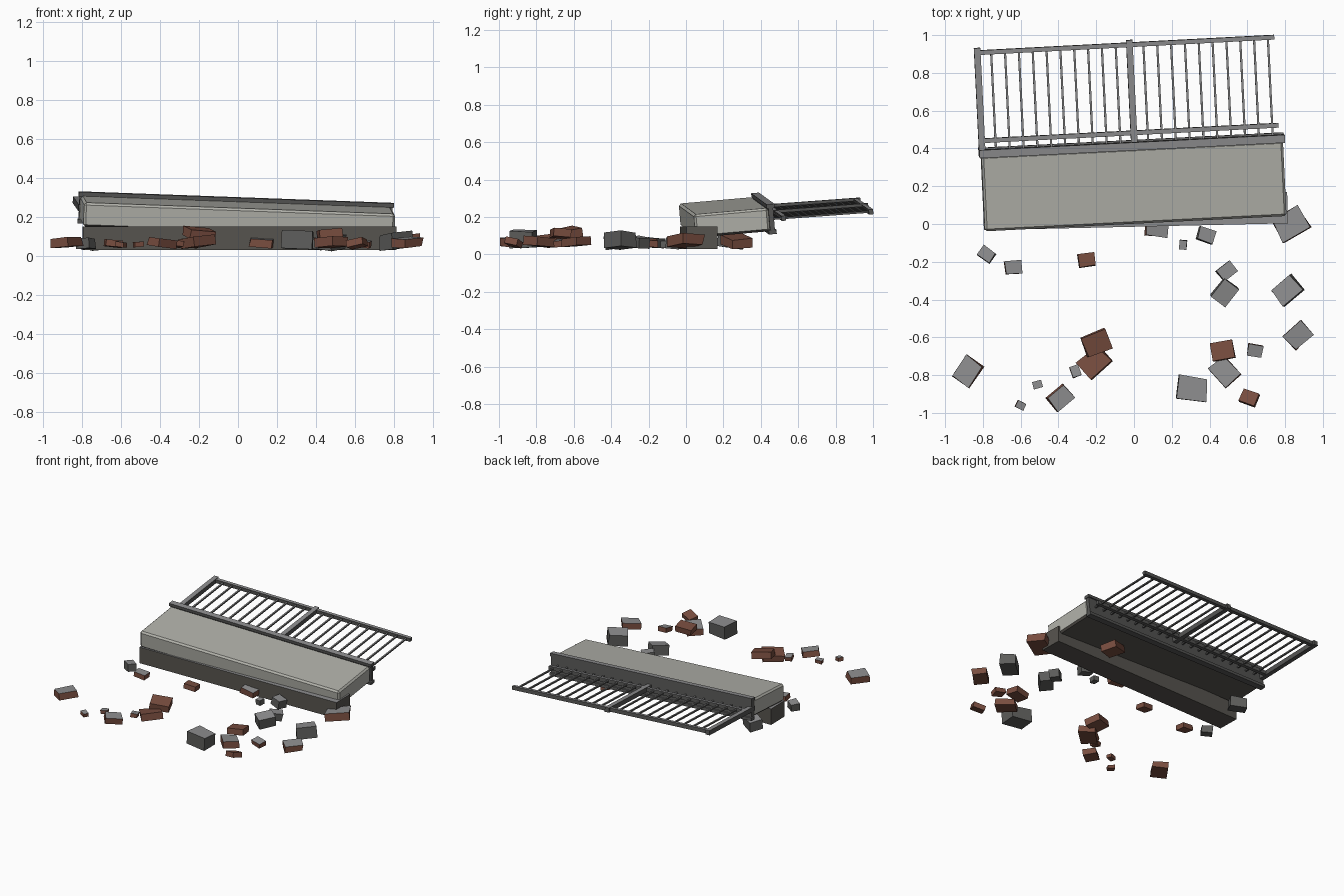
import bpy, bmesh, math, random
from mathutils import Matrix, Euler

if "Cube" in bpy.data.objects:
    bpy.data.objects.remove(bpy.data.objects["Cube"])

random.seed(4)

def mat(name, c):
    m = bpy.data.materials.new(name)
    m.diffuse_color = (*c, 1)
    m.use_nodes = True
    m.node_tree.nodes["Principled BSDF"].inputs["Base Color"].default_value = m.diffuse_color
    return m

CONCRETE = mat("pale_concrete", (0.44, 0.44, 0.40))
DARK = mat("dark_masonry", (0.095, 0.088, 0.078))
STEEL = mat("dark_steel", (0.09, 0.09, 0.088))
GREY = mat("grey_dust", (0.27, 0.27, 0.275))
BRICK = mat("red_brick", (0.19, 0.075, 0.05))
STONE = mat("stone_rubble", (0.11, 0.11, 0.105))

def make(name, boxes, mw, mats, up=None, down=None, bevel=0.0):
    """Join boxes (centre, size) in a local frame; up / down = material slot by face direction."""
    bm = bmesh.new()
    for c, s in boxes:
        bmesh.ops.create_cube(bm, size=1, matrix=Matrix.Translation(c) @ Matrix.Diagonal((*s, 1)))
    if bevel:
        bmesh.ops.bevel(bm, geom=bm.edges[:], offset=bevel, segments=1, affect='EDGES')
    bm.normal_update()
    for f in bm.faces:
        if up is not None and f.normal.z > 0.7:
            f.material_index = up
        if down is not None and f.normal.z < -0.7:
            f.material_index = down
    me = bpy.data.meshes.new(name)
    bm.to_mesh(me)
    bm.free()
    for m in mats:
        me.materials.append(m)
    ob = bpy.data.objects.new(name, me)
    ob.matrix_world = mw
    bpy.context.collection.objects.link(ob)
    return ob

def frame(loc, rx, ry, rz):
    rot = Euler([math.radians(a) for a in (rx, ry, rz)])
    return Matrix.Translation(loc) @ rot.to_matrix().to_4x4()

# Fallen slab, tilted: local origin at the centre of its top
F = frame((0, 0.2, 0.258), 5, 2.1, 2.9)
make("balcony_slab", [((0, 0, -0.06), (1.6, 0.40, 0.125))], F, [CONCRETE, DARK], down=1, bevel=0.012)

# Edge board behind the slab, with slim top and bottom lips
lips = [((0, 0.213, z), (1.62, 0.042, 0.022)) for z in (0.012, -0.128)]
make("edge_board", [((0, 0.213, -0.06), (1.61, 0.026, 0.15))] + lips, F, [STEEL, GREY], up=1)

# Broken beam under the front edge
make("broken_beam", [((0, 0, 0), (1.61, 0.165, 0.12))],
     frame((0.008, 0.068, 0.09), 0, 0, 1.3), [DARK, GREY], up=1)

# Railing lying flat behind the slab: posts, rails, balusters
R = frame((-0.02, 0.42, 0.218), 4.2, 2.1, 3)
posts = [((x, 0.265, 0), (0.034, 0.58, 0.034)) for x in (-0.785, 0.022)]
rails = [((0, y, 0), (1.58, 0.024, 0.027)) for y in (0.062, 0.53)]
bars = [((-0.785 + 0.0734 * i, 0.27, 0), (0.011, 0.53, 0.011)) for i in range(1, 22) if i != 11]
for name, boxes in (("posts", posts), ("rails", rails), ("balusters", bars)):
    make("railing_" + name, boxes, R, [STEEL, GREY], up=1)

# Rubble by kind: x, y, width, turn; depth and height follow from the width
RUBBLE = {
    "dusty_brick": [
        (0.83, 0, .17, 30), (-0.64, -0.23, .09, 5), (0.12, -0.02, .12, -5),
        (0.87, -0.59, .13, 42), (0.64, -0.67, .08, -10), (0.48, -0.78, .14, -48),
        (-0.31, -0.78, .06, 110), (-0.39, -0.92, .12, 40), (-0.51, -0.85, .05, 15),
        (-0.60, -0.96, .05, -28), (-0.88, -0.78, .14, 55)],
    "bare_brick": [
        (-0.25, -0.19, .09, 8), (0.61, -0.92, .09, -20), (-0.21, -0.73, .15, 42),
        (0.42, 0.27, .15, 25)],
    "stacked_brick": [(0.47, -0.67, .12, 10), (-0.20, -0.63, .14, 22)],
    "stone": [
        (-0.78, -0.16, .08, -35), (0.26, -0.11, .05, 85), (0.38, -0.06, .09, -18),
        (0.49, -0.25, .09, 38), (0.48, -0.36, .12, 52), (0.81, -0.35, .14, 40),
        (0.31, -0.87, .16, -7), (-0.72, 0.24, .12, -30)],
}
for kind, pieces in RUBBLE.items():
    stone, dusty = kind == "stone", kind in ("stone", "dusty_brick")
    tilt = 8 if dusty else 14
    for i, (x, y, w, turn) in enumerate(pieces):
        h = (0.25 + 0.25 * stone) * w + 0.014
        z = 0.045 + h / 2 + 0.045 * (kind == "stacked_brick") - 0.01 * stone
        mw = frame((x, y, z), random.uniform(-tilt, tilt), random.uniform(-tilt, tilt), turn)
        ob = make(f"{kind}_{i + 1}", [((0, 0, 0), (w, w * 0.8, h))], mw,
                  [STONE if stone else BRICK, GREY], up=1 if dusty else None)
        # chip two corners so the piece looks broken
        for k in random.sample(range(8), 2):
            ob.data.vertices[k].co *= random.uniform(0.85, 0.97)
